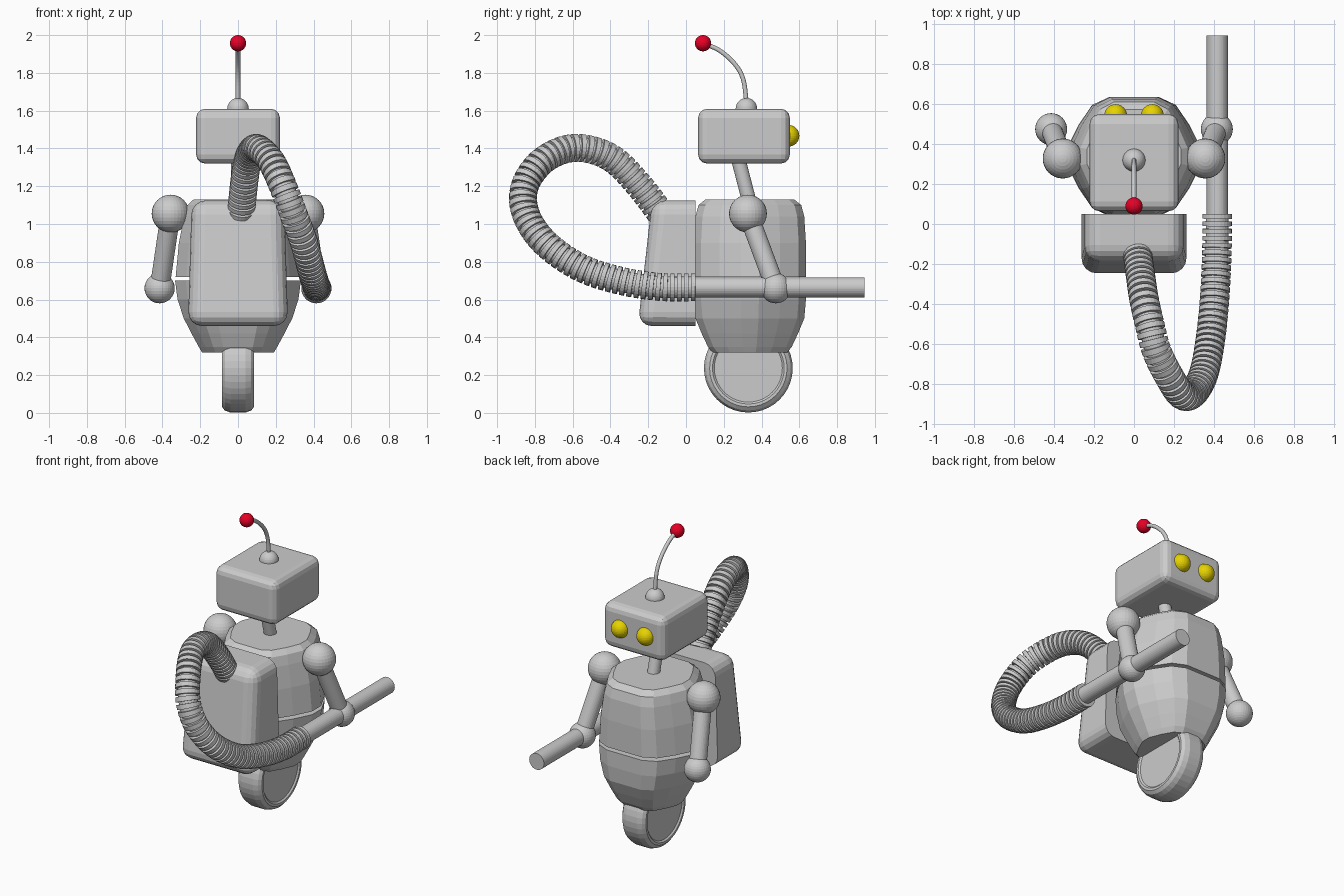
import bpy, bmesh
from math import cos, sin, pi
from mathutils import Vector, Quaternion

if "Cube" in bpy.data.objects:
    bpy.data.objects.remove(bpy.data.objects["Cube"])


def make(name, bm):
    bmesh.ops.recalc_face_normals(bm, faces=bm.faces)
    me = bpy.data.meshes.new(name)
    bm.to_mesh(me)
    bm.free()
    ob = bpy.data.objects.new(name, me)
    bpy.context.collection.objects.link(ob)
    return ob


def paint(ob, colour):
    mat = bpy.data.materials.new(ob.name + "_paint")
    mat.diffuse_color = colour
    mat.use_nodes = True
    mat.node_tree.nodes["Principled BSDF"].inputs["Base Color"].default_value = mat.diffuse_color
    ob.data.materials.append(mat)


def ball(name, loc, r, seg=32):
    bm = bmesh.new()
    bmesh.ops.create_uvsphere(bm, u_segments=seg, v_segments=seg // 2, radius=r)
    bmesh.ops.translate(bm, verts=bm.verts, vec=loc)
    return make(name, bm)


def loft(name, rings):
    """Skin a stack of equal-length point rings and cap both ends."""
    bm = bmesh.new()
    loops = [[bm.verts.new(p) for p in ring] for ring in rings]
    n = len(loops[0])
    for a, b in zip(loops, loops[1:]):
        for i in range(n):
            bm.faces.new((a[i], a[(i + 1) % n], b[(i + 1) % n], b[i]))
    bm.faces.new(loops[0])
    bm.faces.new(loops[-1])
    return make(name, bm)


def smooth_path(pts, steps=40):
    """Catmull-Rom curve through the points."""
    p = [Vector(q) for q in pts]
    p = [2 * p[0] - p[1]] + p + [2 * p[-1] - p[-2]]
    out = []
    for i in range(1, len(p) - 2):
        a, b, c, d = p[i - 1:i + 3]
        for k in range(steps):
            t = k / steps
            out.append(0.5 * (2 * b + (c - a) * t + (2 * a - 5 * b + 4 * c - d) * t * t
                              + (3 * b - a - 3 * c + d) * t ** 3))
    return out + [p[-2]]


def sweep(name, path, stations, seg):
    """Circle swept along a path; stations are (fraction of length, radius)."""
    dist = [0.0]
    for a, b in zip(path, path[1:]):
        dist.append(dist[-1] + (b - a).length)
    rings, i, prev, q = [], 0, Vector((0, 0, 1)), Quaternion()
    for f, r in stations:
        d = f * dist[-1]
        while i < len(path) - 2 and dist[i + 1] < d:
            i += 1
        seg_len = dist[i + 1] - dist[i]
        c = path[i].lerp(path[i + 1], (d - dist[i]) / seg_len)
        tan = (path[min(i + 2, len(path) - 1)] - path[max(i - 1, 0)]).normalized()
        q = prev.rotation_difference(tan) @ q
        prev = tan
        rings.append([c + q @ Vector((r * cos(2 * pi * k / seg), r * sin(2 * pi * k / seg), 0))
                      for k in range(seg)])
    return loft(name, rings)


def rod(name, a, b, r, seg=32):
    return sweep(name, [Vector(a), Vector(b)], [(0, r), (1, r)], seg)


def beveled(name, corners, width, segments, keep=lambda e: True):
    """Box with shifted corners and rounded edges."""
    bm = bmesh.new()
    bmesh.ops.create_cube(bm, size=2)
    for v in bm.verts:
        v.co = corners(*v.co)
    bmesh.ops.bevel(bm, geom=[e for e in bm.edges if keep(e)], offset=width,
                    segments=segments, profile=0.5, affect='EDGES')
    return make(name, bm)


# Torso shells: rounded hexagonal cross-section, separated by a thin gap
quarter = [(1, .16), (.83, .54), (.63, .87), (.38, 1)]
half = quarter + [(-x, y) for x, y in reversed(quarter)]
section = half + [(-x, -y) for x, y in half]


def shell(name, levels):
    loft(name, [[(x * sx, .338 + y * sy, z) for x, y in section] for z, sx, sy in levels])


shell("upper_torso", [(.72, .33, .297), (.9, .313, .297), (1.04, .285, .288),
                      (1.10, .268, .272), (1.13, .235, .235)])
shell("lower_torso", [(.70, .333, .297), (.6, .32, .297), (.5, .287, .288),
                      (.42, .246, .255), (.35, .208, .222), (.32, .19, .198)])

# Backpack: sloped back, flat where it meets the torso
beveled("backpack",
        lambda x, y, z: (x * (.265 if z < 0 else .245),
                         .05 if y > 0 else (-.255 if z < 0 else -.18),
                         .46 if z < 0 else 1.125),
        .075, 4, lambda e: min(v.co.y for v in e.verts) < .04)

# Head, neck and eyes
beveled("head", lambda x, y, z: (x * .222, .307 + y * .243, 1.465 + z * .145), .048, 3)
rod("neck", (0, .345, 1.08), (0, .275, 1.35), .038)
for side, s in (("left", -1), ("right", 1)):
    paint(ball(side + "_eye", (s * .092, .543, 1.467), .057), (.8, .65, 0, 1))

# Antenna
ball("antenna_base", (0, .32, 1.61), .057)
wire = smooth_path([(0, .32, 1.65), (0, .303, 1.765), (0, .26, 1.845),
                    (0, .18, 1.917), (0, .09, 1.958)])
sweep("antenna_wire", wire, [(k / 20, .012) for k in range(21)], 12)
paint(ball("antenna_tip", (0, .09, 1.957), .043), (.8, 0, .02, 1))

# Arms
for side, s in (("left", -1), ("right", 1)):
    shoulder, hand = (s * .357, .328, 1.055), (s * .415, .475, .66)
    ball(side + "_shoulder", shoulder, .1)
    ball(side + "_hand", hand, .08)
    rod(side + "_arm", shoulder, hand, .052)

# Wheel: rounded tyre with flat sides
tyre = [(-.076, .18), (-.085, .19), (-.085, .205), (-.07, .224), (-.04, .235)]
tyre += [(-x, r) for x, r in reversed(tyre)]
loft("wheel", [[(x, .33 + r * cos(2 * pi * k / 40), .237 + r * sin(2 * pi * k / 40))
                for k in range(40)] for x, r in tyre])

# Nozzle held in the right hand
rod("nozzle", (.417, .03, .665), (.417, .945, .665), .053)

# Ribbed hose from backpack to nozzle
hose = smooth_path([(.015, -.13, 1.05), (.03, -.24, 1.195), (.05, -.375, 1.335),
                    (.08, -.51, 1.395), (.115, -.64, 1.395), (.18, -.77, 1.325),
                    (.24, -.855, 1.195), (.295, -.847, 1.05), (.35, -.746, .90),
                    (.385, -.56, .77), (.405, -.35, .70), (.415, -.14, .667),
                    (.417, .05, .665)])
count = 60
ribs = []
for i in range(count):
    for f, r in ((0, .057), (.34, .057), (.35, .074), (.99, .074)):
        ribs.append(((i + f) / count, r))
sweep("hose", hose, ribs + [(1, .057)], 24)
